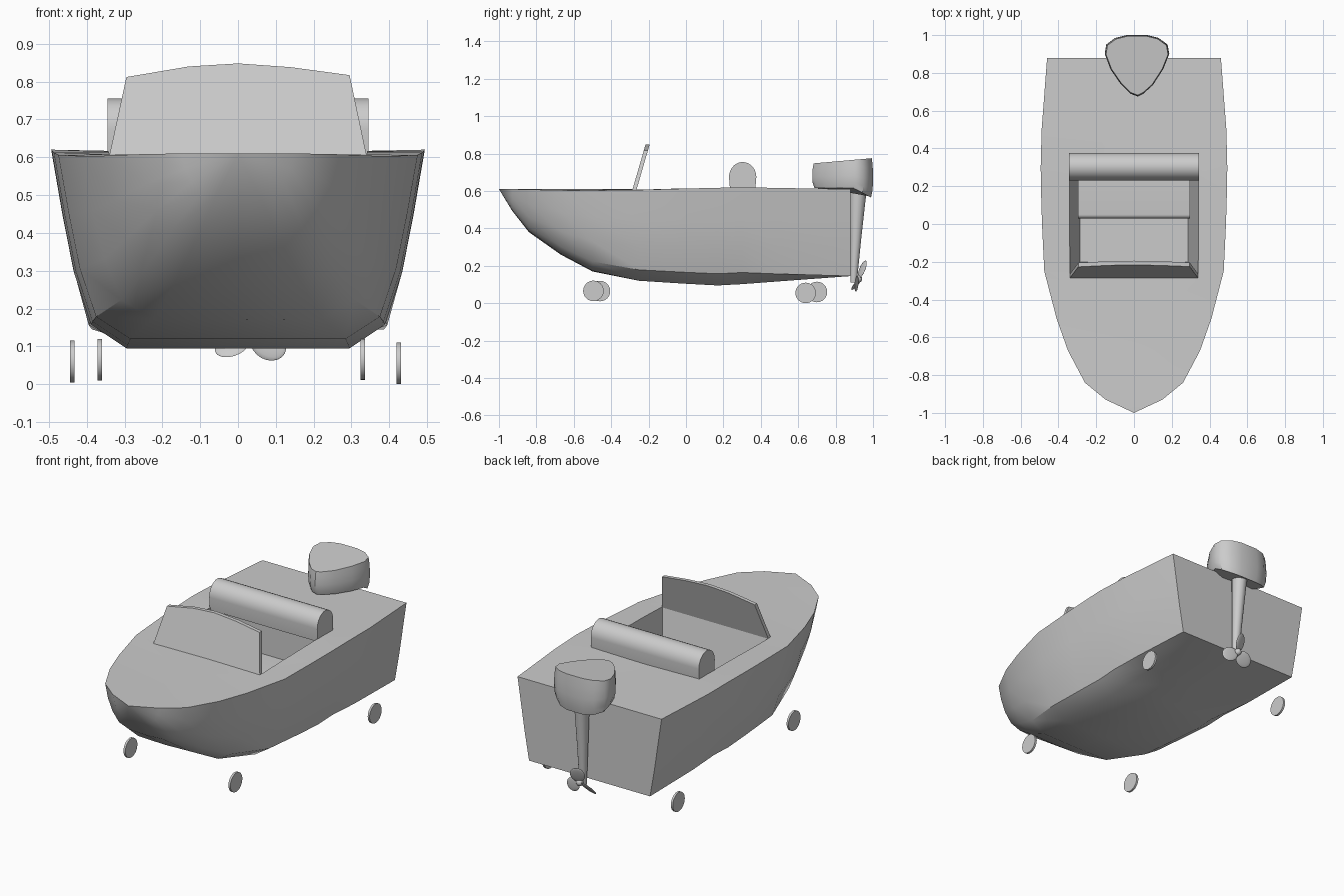
import bpy, bmesh
from math import sin, cos, pi, radians
from mathutils import Matrix, Vector

if "Cube" in bpy.data.objects:
    bpy.data.objects.remove(bpy.data.objects["Cube"])


def finish(bm, name, angle=35):
    bmesh.ops.remove_doubles(bm, verts=bm.verts, dist=1e-4)
    bmesh.ops.recalc_face_normals(bm, faces=bm.faces)
    me = bpy.data.meshes.new(name)
    bm.to_mesh(me)
    bm.free()
    ob = bpy.data.objects.new(name, me)
    bpy.context.collection.objects.link(ob)
    smooth(ob, angle)
    return ob


def smooth(ob, angle):
    bpy.ops.object.select_all(action='DESELECT')
    ob.select_set(True)
    bpy.context.view_layer.objects.active = ob
    bpy.ops.object.shade_smooth_by_angle(angle=radians(angle))


def loft(name, rings, caps=(True, True), angle=35):
    bm = bmesh.new()
    vs = [[bm.verts.new(p) for p in r] for r in rings]
    n = len(rings[0])
    for a, b in zip(vs, vs[1:]):
        for i in range(n):
            bm.faces.new((a[i], a[(i + 1) % n], b[(i + 1) % n], b[i]))
    if caps[0]:
        bm.faces.new(vs[0])
    if caps[1]:
        bm.faces.new(vs[-1])
    return finish(bm, name, angle)


def extrude_x(name, profile, half, angle=35):
    return loft(name, [[(x, y, z) for y, z in profile] for x in (-half, half)], angle=angle)


# Hull: stations of (y, half width, deck z, keel z), with bow / middle / stern sections
stations = [(-1, 0, .61, .61), (-.93, .15, .61, .495), (-.84, .26, .608, .38), (-.67, .35, .604, .26),
            (-.5, .41, .603, .17), (-.25, .475, .606, .12), (0, .487, .613, .104), (.17, .492, .617, .095),
            (.3, .494, .62, .102), (.5, .489, .616, .117), (.88, .46, .61, .145)]
bow = [(1, 0), (.93, .35), (.8, .65), (.62, .87), (.36, .97), (0, 1)]
mid = [(1, 0), (.94, .33), (.88, .62), (.79, .88), (.6, 1), (0, 1)]
stern = [(1, 0), (.95, .33), (.9, .66), (.84, 1), (.6, 1), (0, 1)]


def section(y):
    a, b, t = (bow, mid, min(1, (y + 1) / .65)) if y < .3 else (mid, stern, (y - .3) / .58)
    return [Vector(p).lerp(Vector(q), t) for p, q in zip(a, b)]


rings = []
for y, w, deck, keel in stations:
    half = [(f * w, y, deck - g * (deck - keel)) for f, g in section(y)]
    rings.append([(0, y, .61)] + half + [(-p[0], y, p[2]) for p in half[-2::-1]])
hull = loft('hull', rings, caps=(False, True))

# Cockpit opening with sloped walls
cutter = loft('cockpit_cutter', [[(-w, f, z), (w, f, z), (w, b, z), (-w, b, z)]
                                 for z, w, f, b in ((.27, .285, -.2, .3), (.70, .355, -.288, .3))])
mod = hull.modifiers.new('cockpit', 'BOOLEAN')
mod.object = cutter
mod.operation = 'DIFFERENCE'
mod.solver = 'EXACT'
bpy.context.view_layer.objects.active = hull
bpy.ops.object.modifier_apply(modifier='cockpit')
bpy.data.objects.remove(cutter)
smooth(hull, 35)

# Seat: rounded backrest and cushion
arc = [(.303 + .073 * cos(pi * i / 14), .675 + .08 * sin(pi * i / 14)) for i in range(15)]
extrude_x('seat_backrest', [(.37, .6)] + arc + [(.236, .6)], .345)
nose = [(.05 - .02 * sin(pi / 2 * i / 5), .38 + .02 * cos(pi / 2 * i / 5)) for i in range(6)]
extrude_x('seat_cushion', [(.32, .26), (.32, .40)] + nose + [(.03, .26)], .297)

# Raked windshield with a bowed top edge
outline = [(-.34, .605), (.34, .605), (.295, .817), (.14, .838), (0, .848), (-.13, .84), (-.295, .812)]
loft('windshield', [[(x, y + (z - .605) * .29, z) for x, z in outline] for y in (-.287, -.265)])

# Outboard motor cowl: egg outline lofted upward
egg = [(.02, .675), (-.02, .69), (-.07, .74), (-.125, .82), (-.155, .9), (-.147, .95), (-.1, .985), (-.04, 1),
       (.07, 1), (.13, .985), (.178, .95), (.187, .9), (.155, .82), (.1, .735), (.05, .69)]
cowl = []
for t, s in ((0, .93), (.2, .985), (.45, 1), (.75, .99), (1, .96)):
    ring = []
    for x, y in egg:
        low = .615 - .5 * max(0, y - .9)
        top = .748 + .085 * (y - .68)
        ring.append((.017 + (x - .017) * s, .85 + (y - .85) * s, low + (top - low) * t))
    cowl.append(ring)
loft('motor_cowl', cowl, angle=45)

# Motor leg tapering down to the propeller
loft('motor_leg', [[(x + w * cos(a), y + d * sin(a), z) for a in (2 * pi * i / 14 for i in range(14))]
                   for z, x, y, w, d in ((.63, .02, .922, .042, .048), (.35, .025, .908, .03, .03),
                                         (.11, .03, .896, .02, .018))])

# Propeller: hub and three pitched blades on a tilted axis
bm = bmesh.new()
base = Matrix.Translation((.033, .922, .13)) @ Matrix.Rotation(radians(-22), 4, 'X')
bmesh.ops.create_uvsphere(bm, u_segments=12, v_segments=8, radius=.02, matrix=base)
for k in range(3):
    m = (base @ Matrix.Rotation(2 * pi * k / 3, 4, 'Y') @ Matrix.Rotation(radians(22), 4, 'Z')
         @ Matrix.Translation((0, 0, .055)) @ Matrix.Diagonal((.04, .006, .05, 1)))
    bmesh.ops.create_uvsphere(bm, u_segments=16, v_segments=10, radius=1, matrix=m)
finish(bm, 'propeller')

# Four thin wheels
for name, x, y, z in (('front_left', -.365, -.46, .065), ('front_right', .33, -.495, .066),
                      ('rear_left', -.438, .70, .06), ('rear_right', .425, .64, .055)):
    extrude = [(y + .055 * cos(2 * pi * i / 24), z + .055 * sin(2 * pi * i / 24)) for i in range(24)]
    wheel = extrude_x(name + '_wheel', extrude, .006)
    wheel.location.x = x
